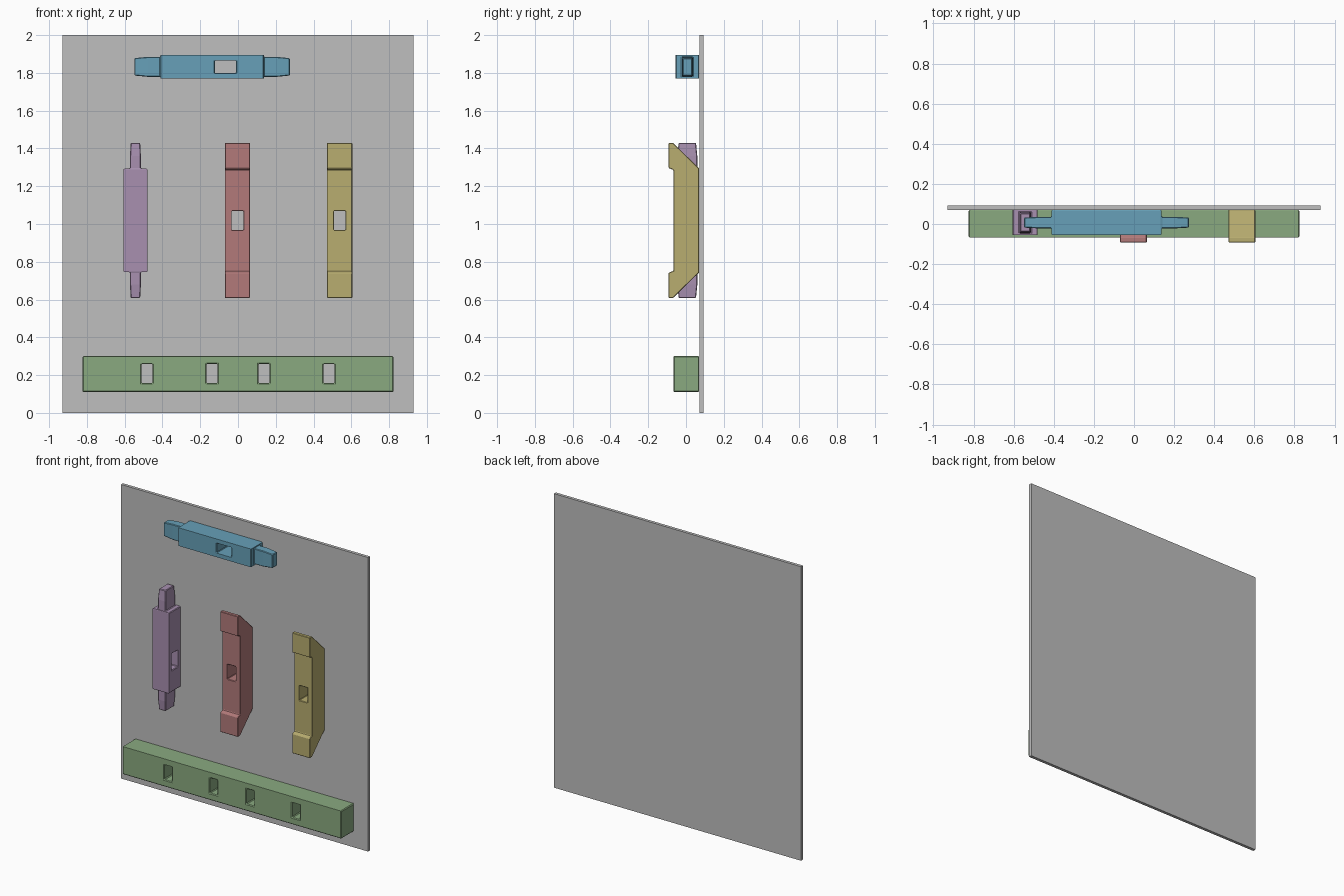
import bpy, bmesh
from mathutils import Matrix, Vector

if "Cube" in bpy.data.objects:
    bpy.data.objects.remove(bpy.data.objects["Cube"])


def material(name, rgb):
    mat = bpy.data.materials.new(name)
    lin = [((c / 255 + 0.055) / 1.055) ** 2.4 for c in rgb]
    mat.diffuse_color = (*lin, 1)
    mat.use_nodes = True
    mat.node_tree.nodes["Principled BSDF"].inputs["Base Color"].default_value = mat.diffuse_color
    return mat


def to_object(name, bm, mat=None):
    bmesh.ops.recalc_face_normals(bm, faces=bm.faces)
    mesh = bpy.data.meshes.new(name)
    bm.to_mesh(mesh)
    bm.free()
    obj = bpy.data.objects.new(name, mesh)
    bpy.context.collection.objects.link(obj)
    if mat:
        mesh.materials.append(mat)
    return obj


def add_box(bm, lo, hi):
    lo, hi = Vector(lo), Vector(hi)
    m = Matrix.Translation((lo + hi) / 2) @ Matrix.Diagonal((*(hi - lo), 1))
    bmesh.ops.create_cube(bm, size=1, matrix=m)


def loft(rings):
    """Closed solid through a list of equal-length point rings."""
    bm = bmesh.new()
    vs = [[bm.verts.new(p) for p in r] for r in rings]
    n = len(vs[0])
    for a, b in zip(vs, vs[1:]):
        for i in range(n):
            j = (i + 1) % n
            bm.faces.new((a[i], a[j], b[j], b[i]))
    bm.faces.new(vs[0])
    bm.faces.new(vs[-1])
    return bm


def finish(obj, holes, bevel=0.005):
    """Cut through mortises (x0, x1, z0, z1) along y, then ease the edges."""
    bm = bmesh.new()
    for x0, x1, z0, z1 in holes:
        add_box(bm, (x0, -0.5, z0), (x1, 0.5, z1))
    cutter = to_object("cutter", bm)
    cutter.hide_render = True
    mod = obj.modifiers.new("mortise", "BOOLEAN")
    mod.operation, mod.solver, mod.object = "DIFFERENCE", "EXACT", cutter
    bpy.context.view_layer.objects.active = obj
    bpy.ops.object.modifier_apply(modifier="mortise")
    bpy.data.objects.remove(cutter)
    bev = obj.modifiers.new("eased_edges", "BEVEL")
    bev.width, bev.segments, bev.limit_method = bevel, 1, "ANGLE"


def stretcher(name, mat, matrix):
    """Square bar with a tapered tenon on each end and one off-centre mortise."""
    half = [(0.274, 0.063, 0.063), (0.274, 0.029, 0.053),
            (0.34, 0.029, 0.053), (0.411, 0.025, 0.046)]
    spec = [(-x, y, z) for x, y, z in reversed(half)] + half
    rings = [[(x, sy * y, sz * z) for sy, sz in ((-1, -1), (1, -1), (1, 1), (-1, 1))]
             for x, y, z in spec]
    obj = to_object(name, loft(rings), mat)
    finish(obj, [(0.014, 0.126, -0.033, 0.033)], 0.004)
    obj.matrix_world = matrix
    return obj


def brace(name, mat, x):
    """Clamp-like bar: hooked ends in front, sloped ends behind."""
    half = [(-0.067, 0.267), (-0.092, 0.277), (-0.092, 0.41), (-0.068, 0.41), (0.07, 0.275)]
    prof = half + [(y, -z) for y, z in reversed(half)]
    rings = [[(sx, y, z) for y, z in prof] for sx in (-0.067, 0.067)]
    obj = to_object(name, loft(rings), mat)
    finish(obj, [(-0.031, 0.031, -0.05, 0.05)], 0.003)
    obj.location = (x, 0, 1.019)
    return obj


# Backboard
bm = bmesh.new()
add_box(bm, (-0.93, 0.071, 0), (0.93, 0.092, 2))
to_object("backboard", bm, material("grey", (191, 191, 191)))

# Long beam with four mortises
bm = bmesh.new()
add_box(bm, (-0.824, -0.067, 0.11), (0.824, 0.07, 0.3))
beam = to_object("long_beam", bm, material("green", (138, 170, 128)))
finish(beam, [(s * c - 0.029, s * c + 0.029, 0.157, 0.26)
              for s in (-1, 1) for c in (0.138, 0.481)])

# Tenoned stretchers: one lying, one standing with its mortise turned sideways
stretcher("top_stretcher", material("blue", (103, 160, 184)),
          Matrix.Translation((-0.137, 0.007, 1.832)))
turn = Matrix(((0, 1, 0, 0), (0, 0, -1, 0), (-1, 0, 0, 0), (0, 0, 0, 1)))
stretcher("upright_stretcher", material("purple", (168, 144, 176)),
          Matrix.Translation((-0.543, 0.007, 1.019)) @ turn)

# Pair of hooked braces
brace("middle_brace", material("red", (178, 122, 122)), -0.003)
brace("right_brace", material("yellow", (184, 173, 112)), 0.538)
